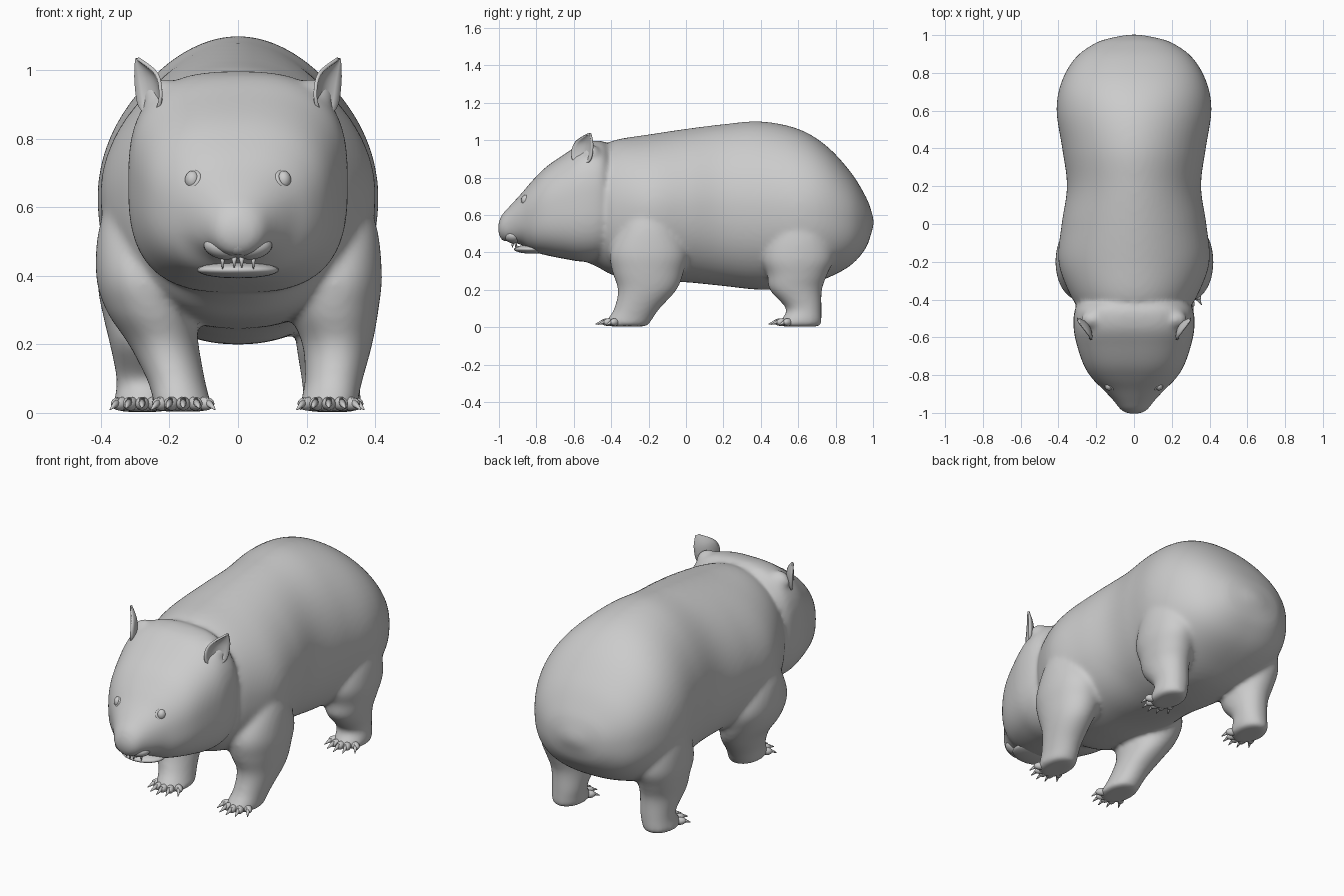
import bpy, bmesh, math
from mathutils import Vector, Matrix

if "Cube" in bpy.data.objects:
    bpy.data.objects.remove(bpy.data.objects["Cube"])


def finish(name, bm):
    bmesh.ops.recalc_face_normals(bm, faces=bm.faces)
    me = bpy.data.meshes.new(name)
    bm.to_mesh(me)
    bm.free()
    for p in me.polygons:
        p.use_smooth = True
    ob = bpy.data.objects.new(name, me)
    bpy.context.collection.objects.link(ob)
    return ob


def spline(rows, steps=6):
    """Catmull-Rom interpolation of parameter rows."""
    out = []
    for i in range(len(rows) - 1):
        p0, p1 = rows[max(i - 1, 0)], rows[i]
        p2, p3 = rows[i + 1], rows[min(i + 2, len(rows) - 1)]
        for k in range(steps):
            t = k / steps
            out.append([0.5 * (2 * b + (c - a) * t + (2 * a - 5 * b + 4 * c - d) * t * t
                               + (3 * b - a - 3 * c + d) * t ** 3)
                        for a, b, c, d in zip(p0, p1, p2, p3)])
    out.append(list(rows[-1]))
    return out


def loft(bm, rows, upright, low=0.0, n=64):
    """rows: centre x, y, z, two radii, roundness; rings lie flat when upright.
    low: extra squareness of the lower half."""
    rings = []
    for cx, cy, cz, r1, r2, e in spline(rows):
        ring = []
        for k in range(n):
            a = 2 * math.pi * k / n
            c, s = math.cos(a), math.sin(a)
            p = 2 / (e + (low if s < 0 else 0))
            u = r1 * math.copysign(abs(c) ** p, c)
            v = r2 * math.copysign(abs(s) ** p, s)
            co = (cx + u, cy + v, cz) if upright else (cx + u, cy, cz + v)
            ring.append(bm.verts.new(co))
        rings.append(ring)
    faces = [bm.faces.new(rings[0]), bm.faces.new(rings[-1][::-1])]
    for a, b in zip(rings, rings[1:]):
        for k in range(n):
            j = (k + 1) % n
            faces.append(bm.faces.new((a[j], a[k], b[k], b[j])))
    bmesh.ops.recalc_face_normals(bm, faces=faces)


def ball(bm, loc, rad, rot=None):
    m = Matrix.Translation(loc) @ (rot or Matrix()) @ Matrix.Diagonal((*rad, 1))
    bmesh.ops.create_uvsphere(bm, u_segments=24, v_segments=14, radius=1, matrix=m)


def spike(bm, loc, d, r, length):
    d = Vector(d).normalized()
    m = Matrix.Translation(Vector(loc) + d * length / 2) @ d.to_track_quat('Z', 'Y').to_matrix().to_4x4()
    bmesh.ops.create_cone(bm, cap_ends=True, segments=10, radius1=r, radius2=r * 0.15,
                          depth=length, matrix=m)


def along(table):
    """(y, top, bottom, half width, roundness) -> loft rows"""
    return [(0, y, (t + b) / 2, w, (t - b) / 2, e) for y, t, b, w, e in table]


skin = bmesh.new()

# Torso
loft(skin, along([
    (-0.60, 0.85, 0.38, 0.15, 2), (-0.47, 0.95, 0.32, 0.27, 2), (-0.38, 1.00, 0.275, 0.335, 2),
    (-0.20, 1.03, 0.25, 0.40, 1.9), (0.0, 1.06, 0.24, 0.383, 1.9), (0.20, 1.085, 0.22, 0.355, 1.9),
    (0.40, 1.10, 0.20, 0.38, 1.9), (0.60, 1.06, 0.21, 0.41, 1.95), (0.75, 0.97, 0.26, 0.385, 2.1),
    (0.88, 0.83, 0.33, 0.31, 2.2), (0.96, 0.70, 0.42, 0.20, 2.2), (0.99, 0.625, 0.50, 0.10, 2),
    (1.004, 0.57, 0.55, 0.02, 2)]), False, low=0.3)

# Head
loft(skin, along([
    (-0.40, 0.95, 0.40, 0.26, 2.6), (-0.45, 0.995, 0.36, 0.312, 2.8), (-0.55, 0.985, 0.35, 0.32, 2.8),
    (-0.65, 0.925, 0.365, 0.30, 2.7), (-0.75, 0.855, 0.385, 0.265, 2.6), (-0.82, 0.785, 0.405, 0.22, 2.5),
    (-0.88, 0.715, 0.44, 0.16, 2.3), (-0.94, 0.65, 0.455, 0.105, 2.2), (-0.985, 0.60, 0.465, 0.07, 2),
    (-1.005, 0.55, 0.51, 0.03, 2)]), False)
for s in (-1, 1):
    ball(skin, (s * 0.215, -0.505, 0.92), (0.065, 0.05, 0.055))    # ear roots

# Legs: z, centre y, radius x, radius y
front = [(0.75, -0.20, 0.06, 0.05), (0.57, -0.20, 0.113, 0.13), (0.41, -0.20, 0.135, 0.205),
         (0.30, -0.203, 0.13, 0.192), (0.20, -0.207, 0.102, 0.157), (0.10, -0.262, 0.085, 0.122),
         (0.05, -0.295, 0.083, 0.12), (0.02, -0.315, 0.084, 0.12), (0.004, -0.315, 0.072, 0.105)]
rear = [(0.75, 0.62, 0.06, 0.06), (0.54, 0.61, 0.108, 0.14), (0.38, 0.60, 0.124, 0.19),
        (0.28, 0.595, 0.113, 0.16), (0.20, 0.587, 0.102, 0.14), (0.10, 0.63, 0.085, 0.095),
        (0.05, 0.62, 0.084, 0.105), (0.02, 0.61, 0.084, 0.114), (0.003, 0.61, 0.072, 0.103)]
legs = [("front_right", front, [.25, .285, .285, .28, .29, .28, .27, .265, .265]),
        ("front_left", front, [-.25, -.285, -.28, -.255, -.217, -.182, -.168, -.16, -.16]),
        ("rear_right", rear, [.24, .285, .285, .28, .272, .27, .275, .275, .275]),
        ("rear_left", rear, [-.24, -.285, -.285, -.28, -.272, -.27, -.275, -.28, -.28])]
for name, rows, xs in legs:
    loft(skin, [(x, y, z, rx, ry, 2.1) for (z, y, rx, ry), x in zip(rows, xs)], True)
    fx, fy = xs[-2], rows[-2][1]
    toes, claws = bmesh.new(), bmesh.new()
    for a in (-52, -25, 0, 25, 52):
        a = math.radians(a)
        dx, dy = math.sin(a), -math.cos(a)
        ball(toes, (fx + dx * 0.08, fy + dy * 0.107, 0.027), (0.02, 0.032, 0.02),
             Matrix.Rotation(a, 4, 'Z'))
        spike(claws, (fx + dx * 0.09, fy + dy * 0.122, 0.032), (dx * 0.45, dy, -0.35), 0.013, 0.05)
    finish(name + "_toes", toes)
    finish(name + "_claws", claws)

body = finish("body", skin)
rm = body.modifiers.new("fuse", 'REMESH')
rm.mode = 'VOXEL'
rm.voxel_size = 0.012
rm.use_smooth_shade = True
sm = body.modifiers.new("soften", 'SMOOTH')
sm.factor = 0.5
sm.iterations = 14

# Lower jaw and upper lips
bm = bmesh.new()
ball(bm, (0, -0.825, 0.417), (0.12, 0.095, 0.024))
finish("lower_jaw", bm)
bm = bmesh.new()
for s in (-1, 1):
    ball(bm, (s * 0.045, -0.92, 0.482), (0.056, 0.047, 0.033), Matrix.Rotation(-s * 0.2, 4, 'Y'))
finish("upper_lips", bm)

# Nose pad with nostril wings
bm = bmesh.new()
ball(bm, (0, -0.965, 0.505), (0.045, 0.033, 0.045))
for s in (-1, 1):
    ball(bm, (s * 0.04, -0.955, 0.52), (0.036, 0.032, 0.02), Matrix.Rotation(-s * 0.5, 4, 'Y'))
finish("nose", bm)

# Teeth
bm = bmesh.new()
for s in (-1, 1):
    spike(bm, (s * 0.011, -0.925, 0.46), (0, -0.1, -1), 0.011, 0.035)
    spike(bm, (s * 0.011, -0.90, 0.41), (0, -0.2, 1), 0.010, 0.03)
    spike(bm, (s * 0.045, -0.91, 0.46), (0, 0, -1), 0.009, 0.04)
finish("teeth", bm)

# Ear outline: front edge and rear edge, bottom to tip
fore = [(.240, -.595, .870), (.226, -.615, .925), (.238, -.592, .99), (.293, -.522, 1.035)]
back = [(.262, -.555, .865), (.290, -.512, .895), (.301, -.500, .97), (.299, -.510, 1.035)]

for s, side in ((1, "right"), (-1, "left")):
    # Eye with lid ring
    ex = s * 0.133
    bm = bmesh.new()
    ball(bm, (ex, -0.857, 0.68), (0.022, 0.024, 0.027))
    finish(side + "_eye", bm)
    bpy.ops.mesh.primitive_torus_add(location=(ex, -0.86, 0.68), major_radius=0.024, minor_radius=0.008,
                                     major_segments=24, minor_segments=8,
                                     rotation=(math.radians(65), 0, s * math.radians(40)))
    bpy.context.object.name = side + "_eyelid"
    bpy.ops.object.shade_smooth()

    # Ear: cupped leaf opening forward and outward
    bm = bmesh.new()
    grid = []
    for f, b in zip(spline(fore), spline(back)):
        f, b = Vector(f), Vector(b)
        row = []
        for j in range(9):
            u = j / 8
            p = f.lerp(b, u) - Vector((0.8, -0.6, 0)) * (f - b).length * 0.8 * u * (1 - u)
            row.append(bm.verts.new((p.x * s, p.y, p.z)))
        grid.append(row)
    for a, b in zip(grid, grid[1:]):
        for j in range(8):
            bm.faces.new((a[j], a[j + 1], b[j + 1], b[j]))
    th = finish(side + "_ear", bm).modifiers.new("thickness", 'SOLIDIFY')
    th.thickness = 0.01
    th.offset = 0
